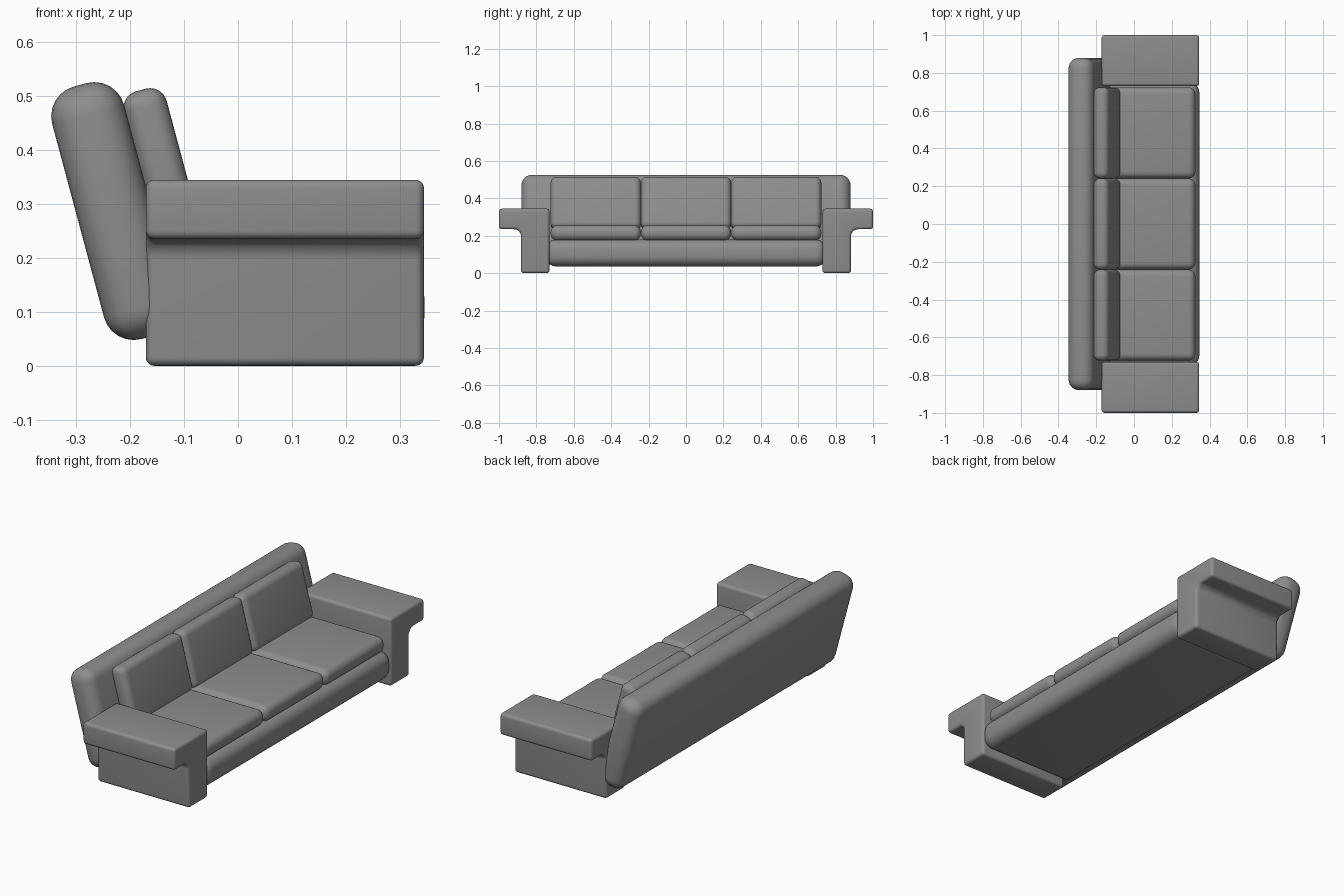
import bpy, bmesh, math
from mathutils import Matrix, Vector

if "Cube" in bpy.data.objects:
    bpy.data.objects.remove(bpy.data.objects["Cube"])

# Dark grey upholstery
fabric = bpy.data.materials.new("dark_fabric")
fabric.diffuse_color = (0.27, 0.27, 0.27, 1)
fabric.use_nodes = True
fabric.node_tree.nodes["Principled BSDF"].inputs["Base Color"].default_value = fabric.diffuse_color


def finish(bm, name, bevel, segments, edges=None):
    """Round the edges, make the object, shade it smooth."""
    bmesh.ops.recalc_face_normals(bm, faces=bm.faces)
    bmesh.ops.bevel(bm, geom=edges or bm.edges[:], offset=bevel, segments=segments,
                    profile=0.5, affect='EDGES', clamp_overlap=True)
    mesh = bpy.data.meshes.new(name)
    bm.to_mesh(mesh)
    bm.free()
    mesh.materials.append(fabric)
    obj = bpy.data.objects.new(name, mesh)
    bpy.context.collection.objects.link(obj)
    bpy.ops.object.select_all(action='DESELECT')
    obj.select_set(True)
    bpy.context.view_layer.objects.active = obj
    bpy.ops.object.shade_smooth_by_angle(angle=math.radians(35))
    return obj


def box(name, centre, size, bevel, tilt=0.0, open_back=False):
    """Padded box, leaning back by tilt degrees; open_back keeps the rear edges square."""
    bm = bmesh.new()
    bmesh.ops.create_cube(bm, size=1, matrix=Matrix.Diagonal((*size, 1)))
    edges = [e for e in bm.edges
             if not open_back or any(v.co.x > 0 for v in e.verts)]
    obj = finish(bm, name, bevel, 6, edges)
    obj.location = centre
    obj.rotation_euler.y = -math.radians(tilt)
    return obj


def arm(name, side):
    """Overhanging armrest: an L-shaped profile pulled along x."""
    profile = [(0.73, 0.0), (0.882, 0.0), (0.882, 0.213), (0.904, 0.235),
               (1.0, 0.235), (1.0, 0.345), (0.73, 0.345)]
    bm = bmesh.new()
    face = bm.faces.new([bm.verts.new((-0.171, side * y, z)) for y, z in profile])
    pulled = bmesh.ops.extrude_face_region(bm, geom=[face])
    verts = [g for g in pulled["geom"] if isinstance(g, bmesh.types.BMVert)]
    bmesh.ops.translate(bm, verts=verts, vec=Vector((0.516, 0, 0)))
    finish(bm, name, 0.02, 5)


TILT = 15

# Base with rounded front, running between the arms
box("seat_base", (0.0875, 0, 0.108), (0.517, 1.50, 0.144), 0.055, open_back=True)

# Leaning backrest
box("backrest", (-0.230, 0, 0.287), (0.138, 1.76, 0.485), 0.057, TILT)

# Three seat cushions and three back cushions
for i, y in enumerate((-0.4825, 0, 0.4825)):
    box(f"seat_cushion_{i + 1}", (0.0775, y, 0.215), (0.495, 0.482, 0.082), 0.036)
    box(f"back_cushion_{i + 1}", (-0.143, y, 0.373), (0.082, 0.482, 0.287), 0.032, TILT)

# Mirrored pair of arms
arm("left_arm", -1)
arm("right_arm", 1)
